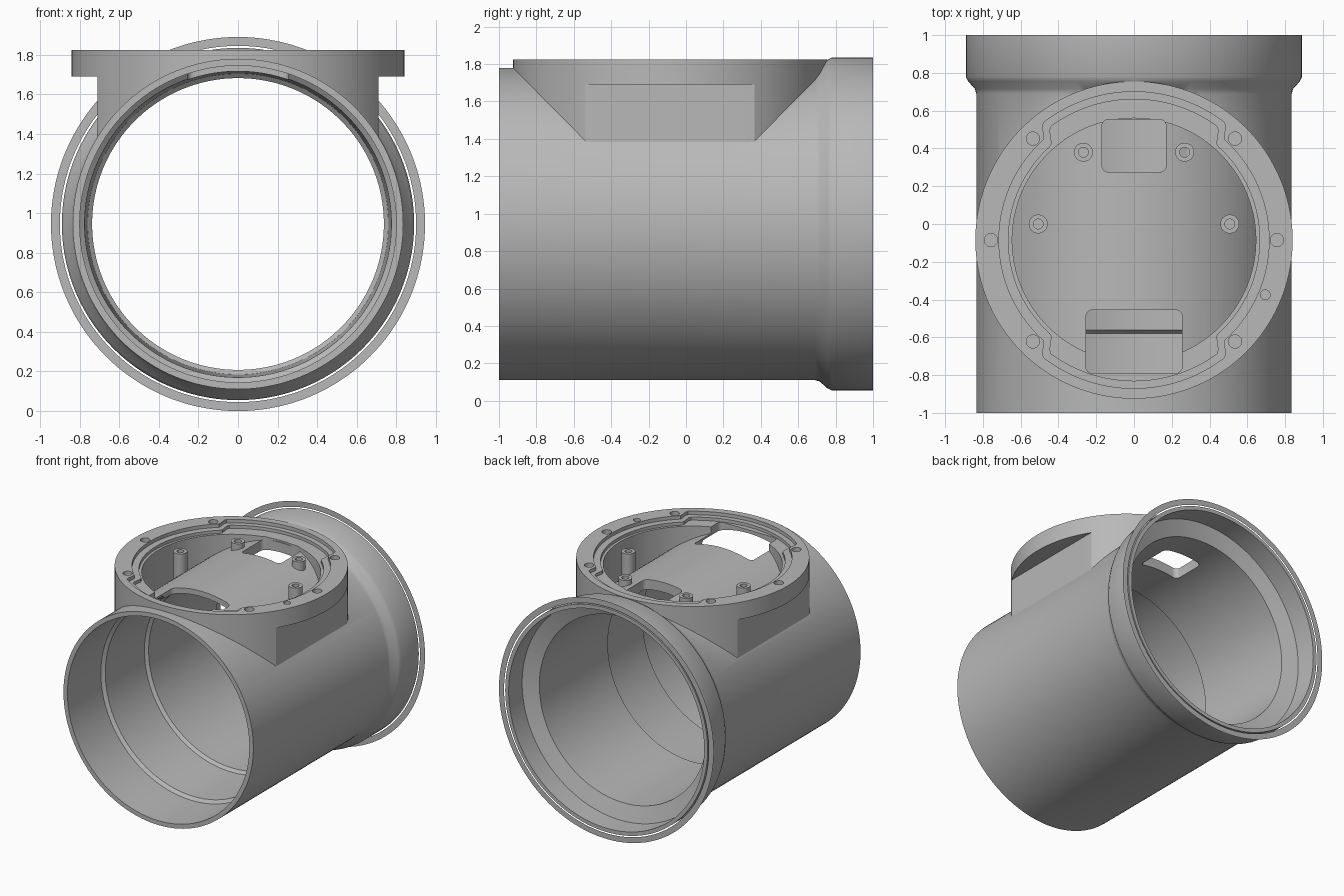
import bpy, bmesh
from math import sin, cos, pi, sqrt

if "Cube" in bpy.data.objects:
    bpy.data.objects.remove(bpy.data.objects["Cube"])

AXIS_Z = 0.945      # height of the pipe axis
HUB_Y = -0.085      # centre of the round housing
SEG = 144

grey = bpy.data.materials.new("plain grey")
grey.use_nodes = True
COLOR = (0.48, 0.48, 0.48, 1)
grey.diffuse_color = COLOR
grey.node_tree.nodes["Principled BSDF"].inputs["Base Color"].default_value = COLOR


def loft(name, rings, caps=True):
    """Skin a list of equally long closed point rings."""
    bm = bmesh.new()
    rows = [[bm.verts.new(p) for p in ring] for ring in rings]
    n = len(rows[0])
    for a, b in zip(rows, rows[1:]):
        for i in range(n):
            j = (i + 1) % n
            bm.faces.new((a[i], a[j], b[j], b[i]))
    if caps:
        bm.faces.new(rows[0][::-1])
        bm.faces.new(rows[-1])
    bmesh.ops.remove_doubles(bm, verts=bm.verts, dist=1e-5)
    bmesh.ops.recalc_face_normals(bm, faces=bm.faces)
    mesh = bpy.data.meshes.new(name)
    bm.to_mesh(mesh)
    bm.free()
    mesh.materials.append(grey)
    obj = bpy.data.objects.new(name, mesh)
    bpy.context.collection.objects.link(obj)
    return obj


def lathe_y(name, profile, caps=True):
    """Turn (y, radius) pairs around the pipe axis."""
    turn = [2 * pi * i / SEG for i in range(SEG)]
    return loft(name, [[(r * cos(t), y, AXIS_Z + r * sin(t)) for t in turn]
                       for y, r in profile], caps)


def circle(x, y, r, n=SEG):
    return [(x + r * cos(2 * pi * i / n), y + r * sin(2 * pi * i / n)) for i in range(n)]


def at(points, z):
    return [(x, y, z) for x, y in points]


def prism(name, points, z0, z1):
    return loft(name, [at(points, z0), at(points, z1)])


def rounded_box(x, y0, y1, r=0.035):
    points = []
    corners = [(x - r, y1 - r), (r - x, y1 - r), (r - x, y0 + r), (x - r, y0 + r)]
    for k, (cx, cy) in enumerate(corners):
        for i in range(7):
            t = pi / 2 * (k + i / 6)
            points.append((cx + r * cos(t), cy + r * sin(t)))
    return points


def lobed(side, lobe, half_width):
    """Circle that steps outwards at its front and back."""
    points = []
    for i in range(240):
        t = 2 * pi * i / 240
        lo, hi = half_width / lobe, half_width / side
        k = min(1, max(0, (abs(cos(t)) - lo) / (hi - lo)))
        r = lobe + (side - lobe) * k * k * (3 - 2 * k)
        points.append((r * cos(t), HUB_Y + r * sin(t)))
    return points


def boolean(target, other, operation):
    """Apply a boolean and discard the helper."""
    mod = target.modifiers.new("cut", "BOOLEAN")
    mod.operation, mod.object, mod.solver = operation, other, "EXACT"
    graph = bpy.context.evaluated_depsgraph_get()
    mesh = bpy.data.meshes.new_from_object(target.evaluated_get(graph))
    target.modifiers.clear()
    target.data = mesh
    bpy.data.objects.remove(other)


# Pipe outside with widened rear socket
body = lathe_y("pipe_body", [(-1, 0.835), (0.69, 0.835), (0.715, 0.842), (0.755, 0.878),
                             (0.78, 0.89), (1, 0.89)])

# Round housing with flat sides below its flange
disc = circle(0, HUB_Y, 0.84)
flat = [(max(-0.71, min(0.71, x)), y) for x, y in disc]
boolean(body, loft("housing", [at(flat, 1.36), at(flat, 1.69), at(disc, 1.69),
                               at(disc, 1.825)]), "UNION")

# Stepped seat for the lid
boolean(body, prism("seat_outer", lobed(0.715, 0.785, 0.48), 1.797, 2), "DIFFERENCE")
boolean(body, prism("seat_inner", lobed(0.665, 0.745, 0.44), 1.772, 2), "DIFFERENCE")

# Round pocket whose floor follows the pipe
pocket = prism("pocket", circle(0, HUB_Y, 0.645), 1.2, 2)
boolean(pocket, lathe_y("floor", [(-1.2, 0.815), (1.2, 0.815)]), "DIFFERENCE")
boolean(body, pocket, "DIFFERENCE")

# Stepped bore
boolean(body, lathe_y("bore", [(-1.1, 0.80), (-0.58, 0.80), (-0.56, 0.775), (-0.09, 0.76),
                               (-0.07, 0.737), (0.79, 0.737), (0.83, 0.86), (1.1, 0.86)]),
        "DIFFERENCE")

# Two windows through the pocket floor
boolean(body, prism("front_window", rounded_box(0.255, -0.79, -0.455), 1.5, 2), "DIFFERENCE")
boolean(body, prism("rear_window", rounded_box(0.17, 0.275, 0.553), 1.5, 2), "DIFFERENCE")

# Blind screw holes in the flange
holes = [(s * x, HUB_Y + y, 0.035) for s in (-1, 1)
         for x, y in ((0.535, 0.537), (0.757, 0), (0.535, -0.537))]
for x, y, r in holes + [(0.695, -0.375, 0.026)]:
    boolean(body, prism("screw_hole", circle(x, y, r, 24), 1.72, 2), "DIFFERENCE")

# Hollow screw posts in the pocket
parts = [body]
for side, s in (("left", 1), ("right", -1)):
    for place, x, y in (("rear", 0.268, 0.38), ("middle", 0.507, 0)):
        foot = AXIS_Z + sqrt(0.77 ** 2 - x * x)
        outer, inner = circle(s * x, y, 0.05, 32), circle(s * x, y, 0.026, 32)
        parts.append(loft(f"{place}_{side}_post", [at(outer, foot), at(outer, 1.77),
                                                   at(inner, 1.77), at(inner, 1.71)]))

# Thin flat ring around the rear socket
parts.append(lathe_y("rear_ring", [(1, 0.90), (1, 0.945)], caps=False))

for obj in parts:
    bpy.ops.object.select_all(action="DESELECT")
    obj.select_set(True)
    bpy.context.view_layer.objects.active = obj
    bpy.ops.object.shade_smooth_by_angle(angle=0.5)
